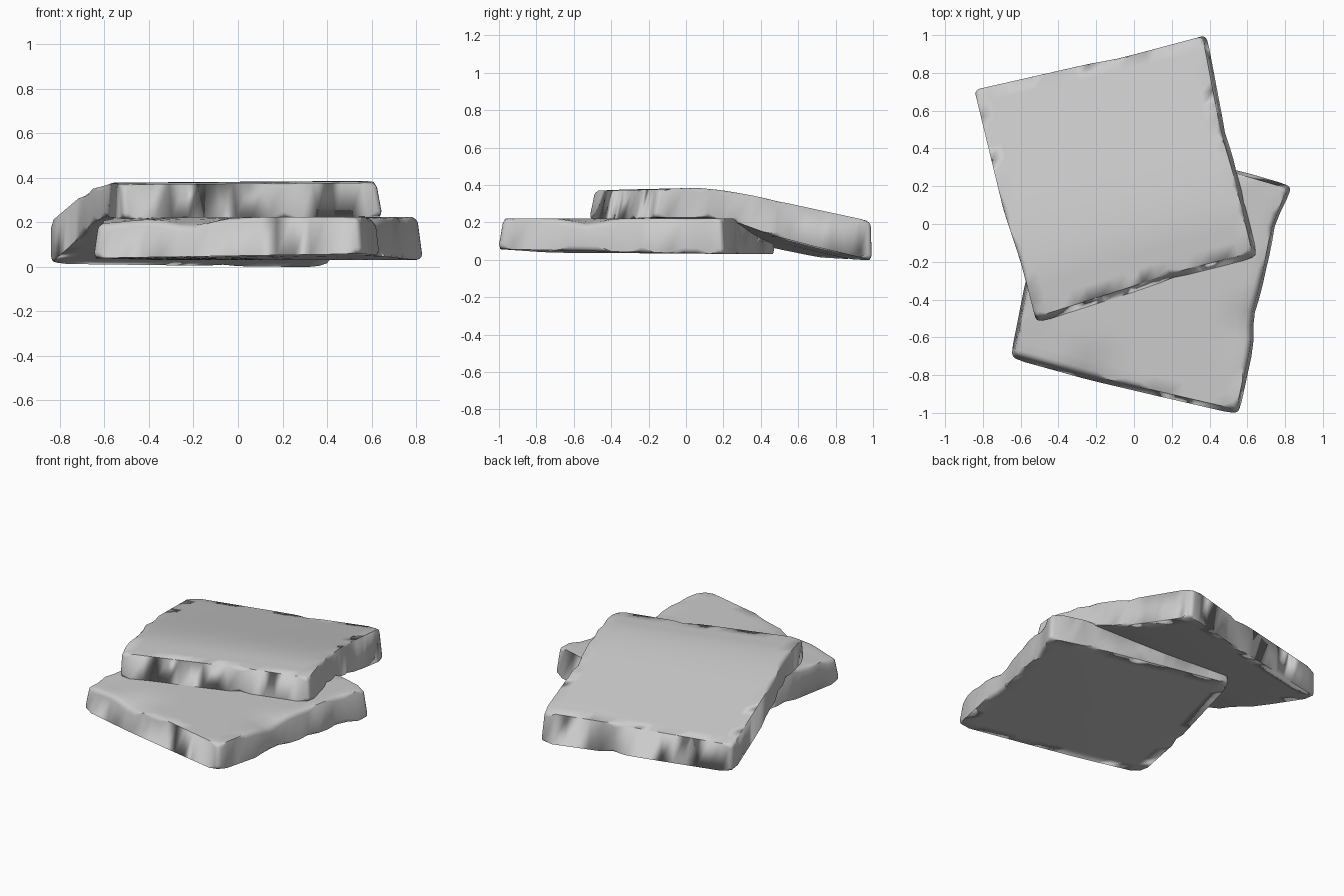
import bpy, bmesh, math
from mathutils import Vector

if "Cube" in bpy.data.objects:
    bpy.data.objects.remove(bpy.data.objects["Cube"])

N = 16  # grid cells along each slab side


def along(pts, t):
    """Point at fraction t of a polyline's length."""
    v = [Vector(p) for p in pts]
    lens = [(b - a).length for a, b in zip(v, v[1:])]
    d = t * sum(lens)
    for a, b, l in zip(v, v[1:], lens):
        if d <= l + 1e-9:
            return a.lerp(b, min(d / l, 1))
        d -= l
    return v[-1]


def patch(sides, u, v):
    """Surface point between four outline edges."""
    F, R, B, L = sides
    p = along(F, u) * (1 - v) + along(B, u) * v + along(L, v) * (1 - u) + along(R, v) * u
    c = [Vector(q) for q in (F[0], F[-1], B[0], B[-1])]
    return p - (c[0] * (1 - u) * (1 - v) + c[1] * u * (1 - v) + c[2] * (1 - u) * v + c[3] * u * v)


def curve(pts, t):
    """Smooth height through (t, z) points."""
    for (a, za), (b, zb) in zip(pts, pts[1:]):
        if t <= b:
            return za + (zb - za) * (t - a) / (b - a)
    return pts[-1][1]


def slab(name, sides, inset, top_z, bottom_z, bevel):
    f, r, b, l = inset
    bm = bmesh.new()
    top, bot = {}, {}
    for i in range(N + 1):
        for j in range(N + 1):
            u, v = i / N, j / N
            p = patch(sides, l + u * (1 - l - r), f + v * (1 - f - b))
            top[i, j] = bm.verts.new((p.x, p.y, top_z(u, v, p)))
            p = patch(sides, u, v)
            bot[i, j] = bm.verts.new((p.x, p.y, bottom_z(u, v, p)))
    for i in range(N):
        for j in range(N):
            ring = [(i, j), (i + 1, j), (i + 1, j + 1), (i, j + 1)]
            bm.faces.new([top[k] for k in ring])
            bm.faces.new([bot[k] for k in reversed(ring)])
    # side walls
    rim = ([(k, 0) for k in range(N)] + [(N, k) for k in range(N)] +
           [(k, N) for k in range(N, 0, -1)] + [(0, k) for k in range(N, 0, -1)])
    edges = []
    for a, c in zip(rim, rim[1:] + rim[:1]):
        bm.faces.new((bot[a], bot[c], top[c], top[a]))
        edges += [bm.edges.get((top[a], top[c])), bm.edges.get((bot[a], bot[c]))]
    for k in ((0, 0), (N, 0), (N, N), (0, N)):
        edges.append(bm.edges.get((top[k], bot[k])))
    # worn rounded rims
    bmesh.ops.bevel(bm, geom=edges, offset=bevel, segments=3, profile=0.5, affect='EDGES')
    bmesh.ops.recalc_face_normals(bm, faces=bm.faces)
    me = bpy.data.meshes.new(name)
    bm.to_mesh(me)
    bm.free()
    for p in me.polygons:
        p.use_smooth = True
    ob = bpy.data.objects.new(name, me)
    bpy.context.collection.objects.link(ob)
    return ob


def dent(p, x, y, depth, radius):
    return depth * math.exp(-((p.x - x) ** 2 + (p.y - y) ** 2) / radius ** 2)


# lower slab: flat, with chipped edges (front, right, back, left outlines)
lower = [
    [(-0.655, -0.71), (-0.24, -0.825), (0.1, -0.905), (0.555, -1.01)],
    [(0.555, -1.01), (0.635, -0.64), (0.635, -0.5), (0.70, -0.25), (0.75, 0.0), (0.84, 0.2)],
    [(-0.36, 0.48), (0.0, 0.405), (0.55, 0.285), (0.84, 0.2)],
    [(-0.655, -0.71), (-0.57, -0.28), (-0.36, 0.48)],
]
slab("lower_slab", lower, (0.02, 0.015, 0.015, 0.015),
     lambda u, v, p: 0.222 - dent(p, -0.22, -0.82, 0.042, 0.13) - dent(p, 0.63, -0.53, 0.036, 0.1)
     - dent(p, -0.64, -0.7, 0.03, 0.2),
     lambda u, v, p: 0.03 + 0.02 * (1 - v) * u + 0.008 * (1 - v),
     0.028)

# upper slab: leans back over the lower one, bending down to the ground
upper = [
    [(-0.515, -0.525), (0.0, -0.36), (0.2, -0.29), (0.655, -0.175)],
    [(0.655, -0.175), (0.55, 0.26), (0.48, 0.5), (0.385, 1.0)],
    [(-0.845, 0.71), (-0.25, 0.85), (-0.07, 0.885), (0.385, 1.01)],
    [(-0.515, -0.525), (-0.6, -0.2), (-0.69, 0.07), (-0.845, 0.71)],
]
top_curve = [(0, 0.373), (0.18, 0.382), (0.31, 0.367), (0.45, 0.338), (0.7, 0.275), (1, 0.2)]
bottom_curve = [(0, 0.215), (0.25, 0.22), (0.38, 0.195), (0.55, 0.125), (0.75, 0.065), (1, -0.003)]
slab("upper_slab", upper, (0.025, 0.018, -0.005, 0.0),
     lambda u, v, p: curve(top_curve, v) + 0.008 * (u - 0.5),
     lambda u, v, p: curve(bottom_curve, v) + 0.016 * (1 - u) * v + 0.01 * u * (1 - v),
     0.026)
